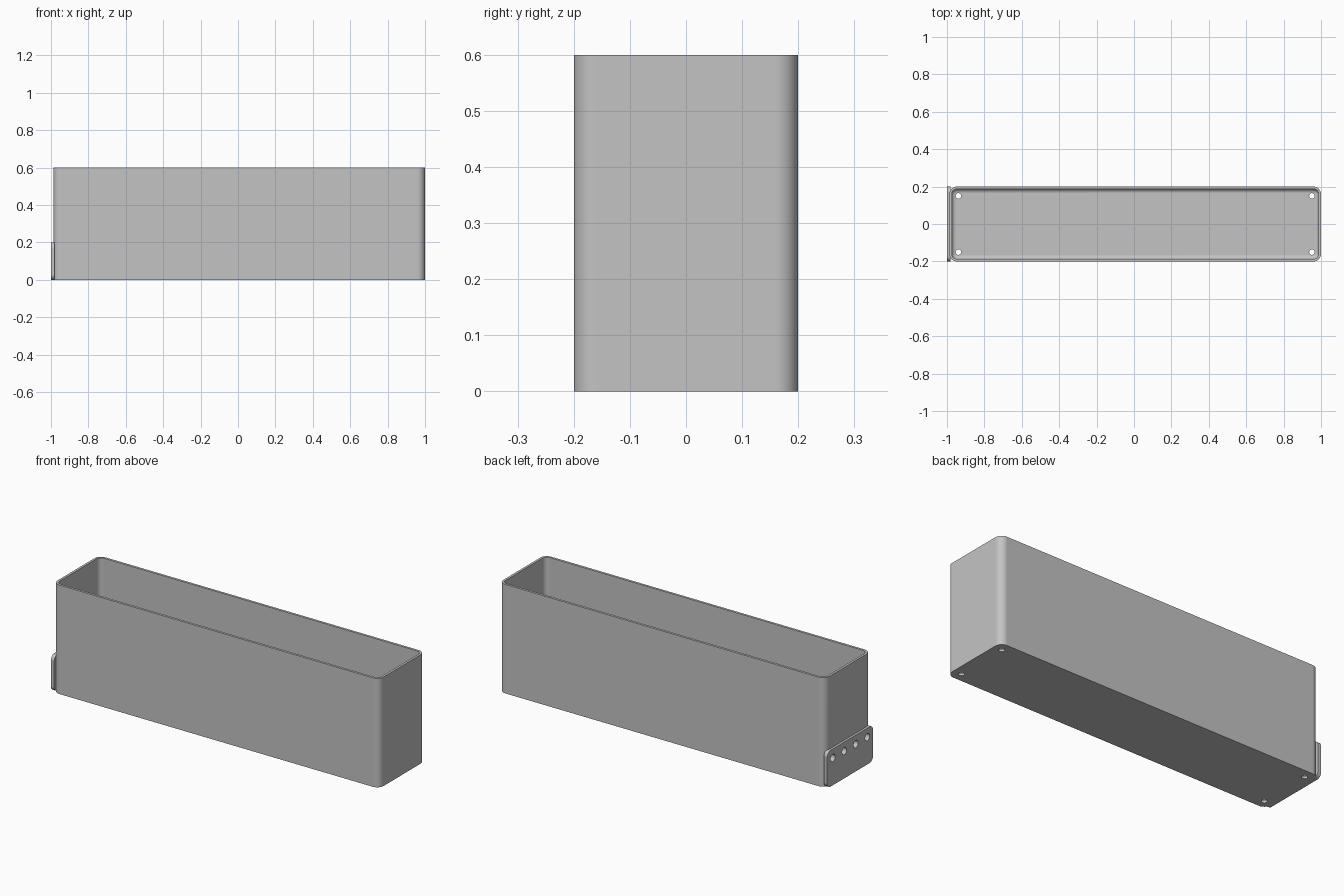
import bpy, bmesh
from math import sin, cos, pi, radians
from mathutils import Matrix

cube = bpy.data.objects.get("Cube")
if cube:
    bpy.data.objects.remove(cube, do_unlink=True)

gray = bpy.data.materials.new("matte gray")
gray.use_nodes = True
gray.diffuse_color = (0.55, 0.55, 0.55, 1)
gray.node_tree.nodes["Principled BSDF"].inputs["Base Color"].default_value = (0.55, 0.55, 0.55, 1)

LEFT, RIGHT, HALF_Y, HEIGHT = -0.987, 1.0, 0.2, 0.6
WALL, CORNER, FILLET = 0.013, 0.04, 0.022
MID_X, HALF_X = (LEFT + RIGHT) / 2, (RIGHT - LEFT) / 2


def rounded_rect(hx, hy, r, steps=8):
    """Counter-clockwise outline of a rounded rectangle."""
    pts = []
    for k, (sx, sy) in enumerate([(1, 1), (-1, 1), (-1, -1), (1, -1)]):
        for i in range(steps + 1):
            a = (k + i / steps) * pi / 2
            pts.append((sx * (hx - r) + r * cos(a), sy * (hy - r) + r * sin(a)))
    return pts


def loft(name, rings):
    """Skin a list of (outline, height) rings and cap both ends."""
    bm = bmesh.new()
    loops = [[bm.verts.new((x, y, z)) for x, y in pts] for pts, z in rings]
    for a, b in zip(loops, loops[1:]):
        n = len(a)
        for i in range(n):
            j = (i + 1) % n
            bm.faces.new((a[i], a[j], b[j], b[i]))
    bm.faces.new(loops[0][::-1])
    bm.faces.new(loops[-1])
    bmesh.ops.recalc_face_normals(bm, faces=bm.faces)
    mesh = bpy.data.meshes.new(name)
    bm.to_mesh(mesh)
    bm.free()
    obj = bpy.data.objects.new(name, mesh)
    bpy.context.collection.objects.link(obj)
    mesh.materials.append(gray)
    return obj


def hole_cutter(places, radius, axis):
    """One mesh holding a round cutter for each place."""
    bm = bmesh.new()
    turn = Matrix.Rotation(pi / 2, 4, "Y") if axis == "X" else Matrix()
    for p in places:
        bmesh.ops.create_cone(bm, cap_ends=True, segments=24, radius1=radius, radius2=radius,
                              depth=0.08, matrix=Matrix.Translation(p) @ turn)
    mesh = bpy.data.meshes.new("hole_cutter")
    bm.to_mesh(mesh)
    bm.free()
    mesh.materials.append(gray)
    obj = bpy.data.objects.new("hole_cutter", mesh)
    obj.hide_render = True
    bpy.context.collection.objects.link(obj)
    return obj


def finish(obj, cutters):
    """Cut the holes, then shade smooth with sharp edges kept."""
    bpy.ops.object.select_all(action="DESELECT")
    obj.select_set(True)
    bpy.context.view_layer.objects.active = obj
    for c in cutters:
        mod = obj.modifiers.new("holes", "BOOLEAN")
        mod.operation, mod.solver, mod.object = "DIFFERENCE", "EXACT", c
        bpy.ops.object.modifier_apply(modifier=mod.name)
    bpy.ops.object.shade_smooth_by_angle(angle=radians(30))
    mod = obj.modifiers.new("flat_wall_normals", "WEIGHTED_NORMAL")
    mod.keep_sharp = True


# Open box with rounded corners and a filleted floor
rings = [(rounded_rect(HALF_X, HALF_Y, CORNER), 0), (rounded_rect(HALF_X, HALF_Y, CORNER), HEIGHT)]
inner = (HALF_X - WALL, HALF_Y - WALL, CORNER - WALL)
rings.append((rounded_rect(*inner), HEIGHT))
for i in range(7):
    a = i / 6 * pi / 2
    inset = FILLET * (1 - cos(a))
    rings.append((rounded_rect(*[v - inset for v in inner]), WALL + FILLET * (1 - sin(a))))
box = loft("box", rings)
box.data.transform(Matrix.Translation((MID_X, 0, 0)))

# Mounting plate on the end wall
outline = rounded_rect(0.1, HALF_Y, 0.03)
plate = loft("mounting_plate", [(outline, 0), (outline, 0.02)])
plate.data.transform(Matrix.Translation((-1, 0, 0.1)) @ Matrix.Rotation(pi / 2, 4, "Y"))

# Floor drain holes and plate screw holes
drains = hole_cutter([(MID_X + s * 0.945, t * 0.15, 0) for s in (-1, 1) for t in (-1, 1)], 0.015, "Z")
screws = hole_cutter([(-0.985, -0.15 + 0.1 * i, 0.15) for i in range(4)], 0.02, "X")
finish(box, [drains, screws])
finish(plate, [screws])
for c in (drains, screws):
    bpy.data.objects.remove(c, do_unlink=True)
